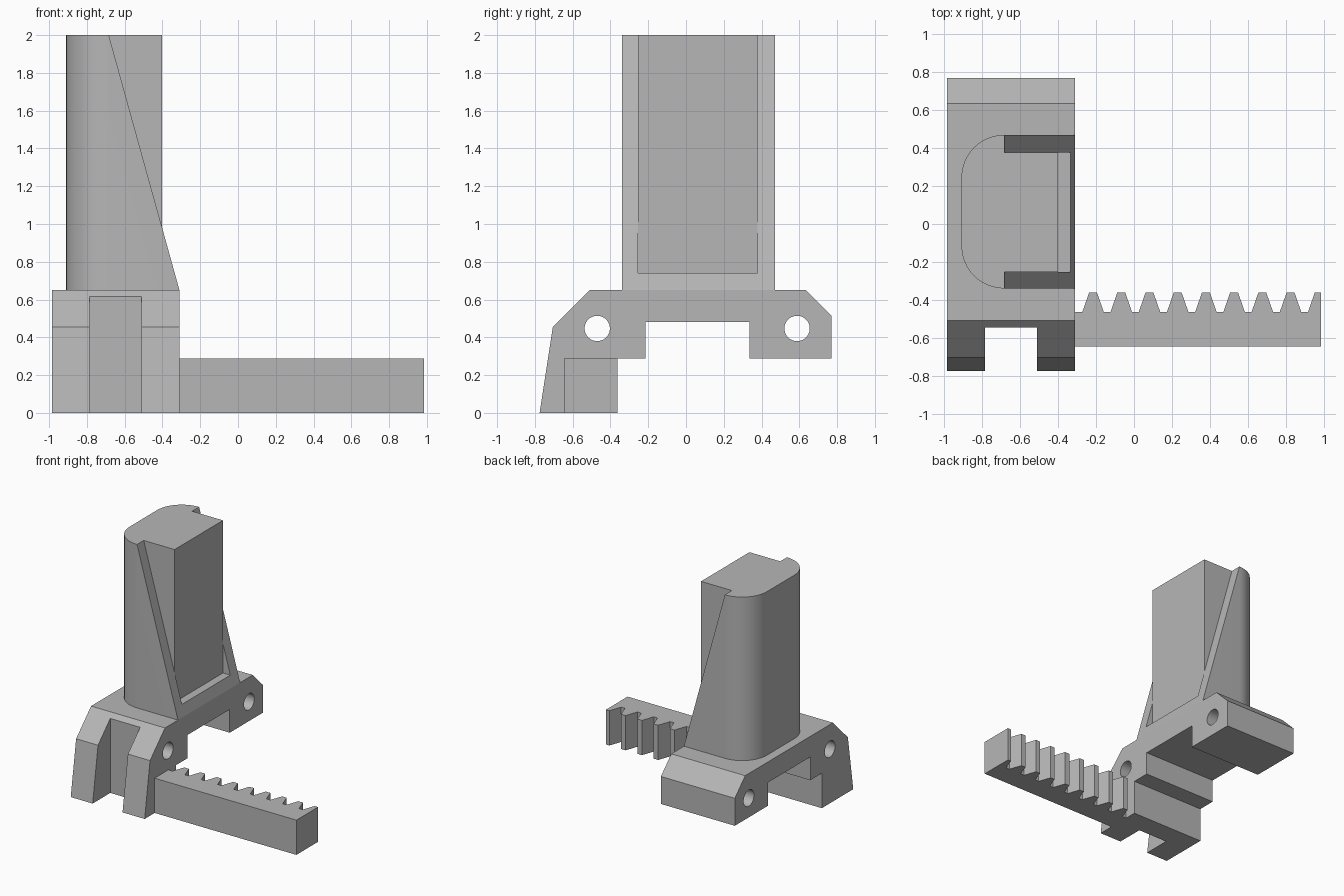
import bpy, bmesh, math
from mathutils import Vector

cube = bpy.data.objects.get("Cube")
if cube:
    bpy.data.objects.remove(cube, do_unlink=True)

grey = bpy.data.materials.new("plain grey")
grey.use_nodes = True
colour = (0.47, 0.47, 0.47, 1)
grey.diffuse_color = colour
grey.node_tree.nodes["Principled BSDF"].inputs["Base Color"].default_value = colour


def prism(name, points, axis, start, end):
    """Extrude a flat outline along x (points are y, z) or z (points are x, y)."""
    bm = bmesh.new()
    place = (lambda a, b: (start, a, b)) if axis == "x" else (lambda a, b: (a, b, start))
    face = bm.faces.new([bm.verts.new(place(a, b)) for a, b in points])
    extruded = bmesh.ops.extrude_face_region(bm, geom=[face])["geom"]
    step = Vector((end - start, 0, 0) if axis == "x" else (0, 0, end - start))
    bmesh.ops.translate(bm, vec=step,
                        verts=[v for v in extruded if isinstance(v, bmesh.types.BMVert)])
    bmesh.ops.recalc_face_normals(bm, faces=bm.faces)
    mesh = bpy.data.meshes.new(name)
    bm.to_mesh(mesh)
    bm.free()
    mesh.materials.append(grey)
    obj = bpy.data.objects.new(name, mesh)
    bpy.context.collection.objects.link(obj)
    return obj


def box(name, x0, x1, y0, y1, z0, z1):
    return prism(name, [(x0, y0), (x1, y0), (x1, y1), (x0, y1)], "z", z0, z1)


def select(obj):
    bpy.ops.object.select_all(action="DESELECT")
    obj.select_set(True)
    bpy.context.view_layer.objects.active = obj


def combine(obj, other, operation):
    select(obj)
    mod = obj.modifiers.new("combine", "BOOLEAN")
    mod.object, mod.operation, mod.solver = other, operation, "EXACT"
    bpy.ops.object.modifier_apply(modifier=mod.name)
    bpy.data.objects.remove(other, do_unlink=True)


def arc(cx, cy, radius, start, end, steps):
    angles = [math.radians(start + (end - start) * i / steps) for i in range(steps + 1)]
    return [(cx + radius * math.cos(a), cy + radius * math.sin(a)) for a in angles]


BACK, FRONT = -0.985, -0.31   # x limits of the base
TOP = 0.65                    # top of the base

# Base: side outline, forked front leg and two pin holes
base = prism("base", [(-0.775, 0), (-0.705, 0.455), (-0.51, TOP), (0.635, TOP),
                      (0.77, 0.515), (0.77, 0.288), (0.335, 0.288), (0.335, 0.48),
                      (-0.215, 0.48), (-0.215, 0.288), (-0.365, 0.288), (-0.365, 0)],
             "x", BACK, FRONT)
combine(base, box("fork_cutter", -0.785, -0.512, -1, -0.545, -0.1, 0.8), "DIFFERENCE")
for y in (-0.47, 0.588):
    hole = prism("hole_cutter", arc(y, 0.447, 0.067, 0, 351, 39), "x", BACK - 0.1, FRONT + 0.1)
    combine(base, hole, "DIFFERENCE")

# Tower: rounded back, front edge leaning back towards the top
Y0, Y1, R, X0 = -0.34, 0.47, 0.225, -0.91
outline = [(FRONT, Y0), (FRONT, Y1), (X0 + R, Y1)]
outline += arc(X0 + R, Y1 - R, R, 90, 180, 12)[1:]
outline += arc(X0 + R, Y0 + R, R, 180, 270, 12)
tower = prism("tower", outline, "z", TOP, 2)
for v in tower.data.vertices:
    if v.co.z > 1.9 and v.co.x > FRONT - 0.01:
        v.co.x = X0 + R + 0.001

# Upright core block set in a pocket between the sloping side walls
combine(tower, box("pocket_cutter", -0.402, 0, -0.253, 0.378, 0.74, 2.2), "DIFFERENCE")
combine(tower, box("core_block", -0.8, -0.402, -0.253, 0.378, 0.74, 2), "UNION")

# Toothed rack, the last tooth cut off by the end
END, ROOT, TIP = 0.985, -0.465, -0.362
teeth = [(FRONT, -0.645), (FRONT, ROOT)]
for i in range(8):
    c = -0.216 + 0.1488 * i
    teeth += [(c - 0.057, ROOT), (c - 0.021, TIP), (c + 0.021, TIP), (c + 0.057, ROOT)]
c = -0.216 + 0.1488 * 8
teeth += [(c - 0.057, ROOT), (c - 0.021, TIP), (END, TIP), (END, -0.645)]
rack = prism("toothed_rack", teeth, "z", 0, 0.287)

for part in (base, tower, rack):
    select(part)
    bpy.ops.object.shade_smooth_by_angle(angle=math.radians(20))
